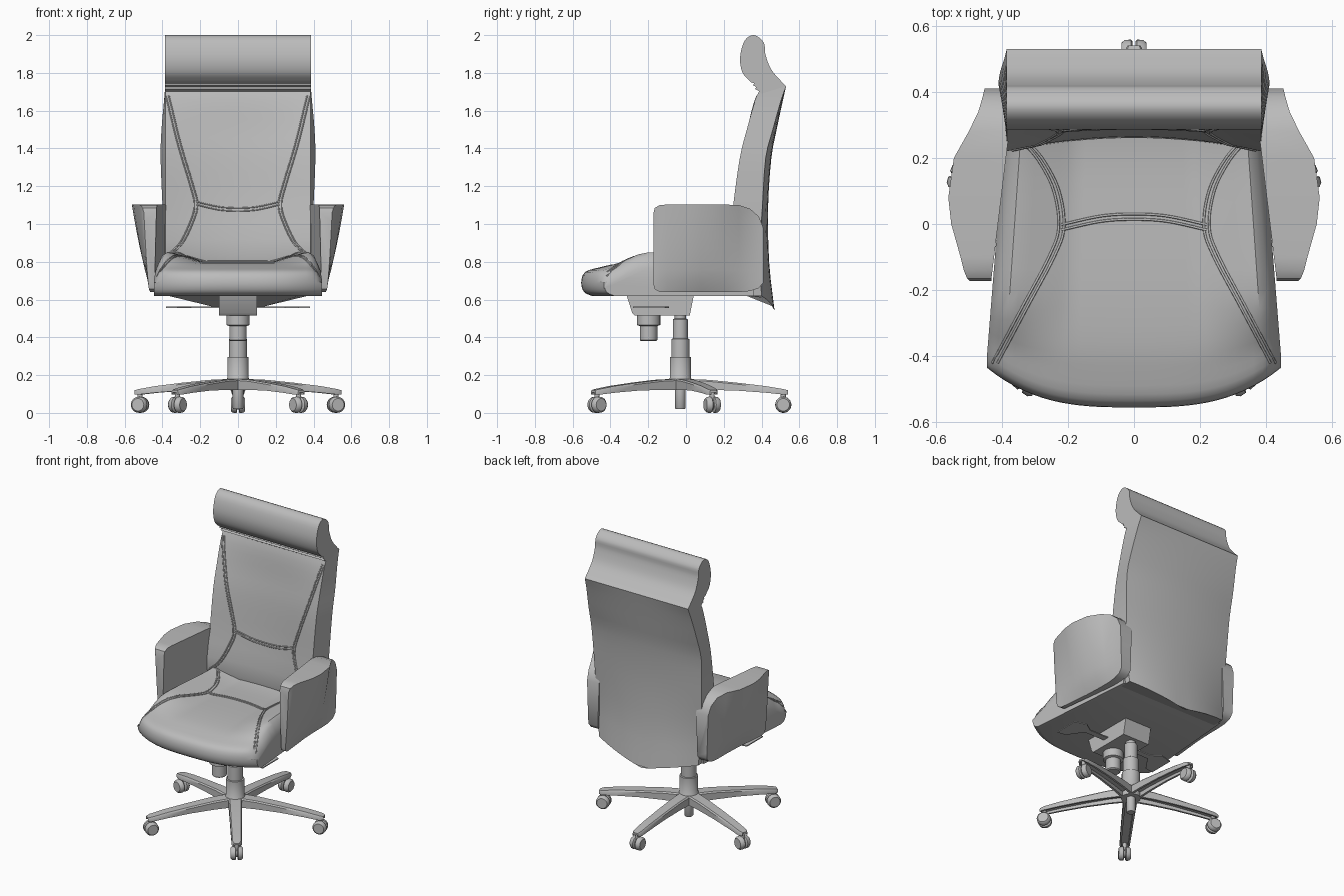
import bpy, math
from mathutils import Vector, Matrix
from mathutils.bvhtree import BVHTree

cube = bpy.data.objects.get("Cube")
if cube:
    bpy.data.objects.remove(cube, do_unlink=True)

grey = bpy.data.materials.new("mid grey")
grey.use_nodes = True
grey.diffuse_color = (0.5, 0.5, 0.5, 1)
grey.node_tree.nodes["Principled BSDF"].inputs["Base Color"].default_value = (0.5, 0.5, 0.5, 1)


def finish(obj, angle=40):
    obj.data.materials.append(grey)
    bpy.ops.object.select_all(action='DESELECT')
    obj.select_set(True)
    bpy.context.view_layer.objects.active = obj
    bpy.ops.object.shade_smooth_by_angle(angle=math.radians(angle))
    return obj


def loft(name, rings, matrix=Matrix(), angle=40):
    """Skin closed rings of equal length and cap both ends."""
    n = len(rings[0])
    verts = [matrix @ Vector(p) for ring in rings for p in ring]
    faces = [(r * n + k, r * n + (k + 1) % n, (r + 1) * n + (k + 1) % n, (r + 1) * n + k)
             for r in range(len(rings) - 1) for k in range(n)]
    last = (len(rings) - 1) * n
    faces += [tuple(reversed(range(n))), tuple(range(last, last + n))]
    mesh = bpy.data.meshes.new(name)
    mesh.from_pydata(verts, [], faces)
    obj = bpy.data.objects.new(name, mesh)
    bpy.context.collection.objects.link(obj)
    bpy.context.view_layer.objects.active = obj
    obj.select_set(True)
    bpy.ops.object.mode_set(mode='EDIT')
    bpy.ops.mesh.select_all(action='SELECT')
    bpy.ops.mesh.normals_make_consistent(inside=False)
    bpy.ops.object.mode_set(mode='OBJECT')
    return finish(obj, angle)


def prism(name, profile, half):
    """Extrude a (y, z) profile across x."""
    return loft(name, [[(x, y, z) for y, z in profile] for x in (-half, half)])


def turned(name, steps, matrix=Matrix(), sides=24):
    """Turn (radius, height) steps around the local z axis."""
    rings = [[(r * math.cos(a), r * math.sin(a), z)
              for a in (math.tau * k / sides for k in range(sides))] for r, z in steps]
    return loft(name, rings, matrix)


def spline(points, steps=6):
    """Catmull-Rom curve through the points."""
    p = [Vector(q) for q in points]
    p = [2 * p[0] - p[1]] + p + [2 * p[-1] - p[-2]]
    out = []
    for a, b, c, d in zip(p, p[1:], p[2:], p[3:]):
        for k in range(steps):
            t = k / steps
            out.append(0.5 * (2 * b + (c - a) * t + (2 * a - 5 * b + 4 * c - d) * t * t
                              + (3 * b - a - 3 * c + d) * t ** 3))
    return out + [p[-2]]


def clamp(v):
    return max(0.0, min(1.0, v))


# Seat cushion: side profile swept across the width, with raised side bolsters
seat_profile = spline([(-.50, .62), (-.54, .64), (-.555, .69), (-.535, .745), (-.46, .77), (-.36, .79),
                       (-.2, .80), (0, .80), (.2, .80), (.36, .82)], 3) + [Vector((.36, .62))]


def seat_ring(u):
    a, ring = abs(u), []
    for y, z in seat_profile:
        front = clamp((-.25 - y) / .25)
        rear = clamp((y + .42) / .2)
        y2 = y + .12 * a ** 3 * front
        if z > .7:
            z += .05 * rear * clamp((a - .45) / .4) - (.05 + .03 * rear) * clamp((a - .88) / .12) ** 2
        ring.append((u * (.445 - .08 * max(0, y2 + .4)), y2, z))
    return ring


seat = loft("seat_cushion", [seat_ring(-1 + k / 16) for k in range(33)])

# Backrest: hollow front, bowed rear shell, pointed lower edge
# z, rear half width, front edge y, rear y, rear bow, front hollow, drop at the middle
back_sections = [(.62, .37, .32, .47, .07, .0, .09), (.83, .39, .22, .44, .05, .04, .03),
                 (1.1, .40, .25, .435, .03, .045, 0), (1.35, .41, .285, .452, .03, .04, 0),
                 (1.5, .405, .322, .48, .02, .03, 0), (1.65, .392, .365, .512, .01, .01, 0),
                 (1.73, .385, .40, .53, 0, 0, 0)]
us = [-1 + k / 8 for k in range(17)]
back_rings = []
for s in spline(back_sections, 3):
    z, w, yf, yb, bow, hollow, drop = s
    ring = [(u * min(.385, w), yf + hollow * (1 - u * u), z) for u in us]
    ring += [(u * w, yb - bow * u * u, z - drop * (1 - abs(u))) for u in reversed(us)]
    back_rings.append(ring)
back = loft("backrest", back_rings)

# Headrest roll with small folds beneath it
head = spline([(.53, .73), (.50, .76), (.45, .82), (.42, .90), (.412, .96), (.36, 1.0), (.31, .97),
               (.286, .88), (.30, .80), (.345, .75)], 4)
folds = [(.36, .745), (.355, .735), (.372, .725), (.365, .715), (.385, .705), (.40, .69)]
prism("headrest", [(y, z + 1) for y, z in [*head, *folds]], .386)


# Stitched seams, laid on the upholstery by casting rays
def seam(name, target, points, ray):
    tree = BVHTree.FromPolygons([v.co for v in target.data.vertices],
                                [p.vertices[:] for p in target.data.polygons])
    hits = []
    for p, q in spline(points):
        start = Vector((p, q, 3)) if ray.z else Vector((p, -2, q))
        hit = tree.ray_cast(start, ray)[0]
        if hit:
            hits.append(hit)
    curve = bpy.data.curves.new(name, 'CURVE')
    curve.dimensions = '3D'
    curve.bevel_depth, curve.bevel_resolution = .004, 1
    line = curve.splines.new('POLY')
    line.points.add(len(hits) - 1)
    for pt, h in zip(line.points, hits):
        pt.co = (*h, 1)
    curve.materials.append(grey)
    bpy.context.collection.objects.link(bpy.data.objects.new(name, curve))


seat_side = [(.42, -.42), (.33, -.25), (.25, -.1), (.22, -.01), (.235, .1), (.28, .19), (.33, .25)]
back_side = [(.374, 1.68), (.31, 1.42), (.25, 1.22), (.222, 1.1), (.25, 1.0), (.30, .9), (.36, .84)]
seat_cross = [(-.22, -.01), (-.1, .016), (0, .022), (.1, .016), (.22, -.01)]
back_cross = [(-.22, 1.11), (-.1, 1.083), (0, 1.077), (.1, 1.083), (.22, 1.11)]
for label, target, side, cross, ray in (("seat", seat, seat_side, seat_cross, Vector((0, 0, -1))),
                                        ("back", back, back_side, back_cross, Vector((0, 1, 0)))):
    for off in (-.008, .008):
        seam(label + "_cross_seam", target, [(x, v + off) for x, v in cross], ray)
        for sign in (-1, 1):
            seam(label + "_side_seam", target, [(sign * (x + off), v) for x, v in side], ray)

# Armrests: panels bulging outwards at the top, with rounded corners
# y, outer x at the top, bottom z, top z
arm_sections = [(-.172, .50, .68, 1.06), (-.165, .506, .655, 1.085), (-.14, .515, .64, 1.10),
                (-.1, .525, .64, 1.103), (0, .553, .64, 1.103), (.08, .562, .64, 1.103),
                (.2, .545, .64, 1.103), (.28, .50, .64, 1.10), (.34, .472, .645, 1.08),
                (.385, .46, .66, 1.04), (.41, .455, .69, .98)]
for side, sign in (("left", 1), ("right", -1)):
    rings = []
    for y, top_x, lo, hi in arm_sections:
        inner = .432 - .07 * clamp((y + .17) / .58)
        low_x = .468 - .03 * clamp((y + .17) / .3)
        ring = [(sign * inner, y, hi), (sign * (inner + .01), y, lo)]
        for k in range(9):
            z = lo + (hi - lo) * k / 8
            ring.append((sign * (low_x + (top_x - low_x) * clamp((z - .64) / .46) ** .65), y, z))
        rings.append(ring)
    loft(side + "_armrest", rings)

# Tilt mechanism, tension knob and levers under the seat
prism("tilt_mechanism", [(-.32, .64), (-.285, .53), (-.27, .515), (.02, .515), (.045, .64)], .1)
turned("tension_knob", [(.04, .38), (.046, .386), (.046, .46), (.062, .465), (.062, .53)],
       Matrix.Translation((0, -.198, 0)))
lever = [(.08, -.17), (.08, -.13), (.24, -.13), (.30, -.09), (.38, -.11), (.38, -.28), (.32, -.27), (.25, -.17)]
for side, sign in (("left", 1), ("right", -1)):
    loft(side + "_lever", [[(sign * x, y, z) for x, y in lever] for z in (.556, .563)])

# Gas column
hub = Matrix.Translation((0, -.03, 0))
turned("gas_column", [(.024, .02), (.028, .025), (.028, .12), (.06, .12), (.06, .18), (.056, .185),
                      (.056, .295), (.048, .297), (.048, .39), (.04, .395), (.04, .495),
                      (.03, .5), (.03, .53)], hub)

# Five-star base: channel-shaped legs and barrel casters
# distance from hub, half width, bottom z, top z
leg_sections = [(.03, .042, .12, .18), (.15, .04, .122, .175), (.3, .037, .118, .16),
                (.45, .034, .107, .142), (.545, .031, .097, .126), (.57, .02, .098, .12)]
for n in range(5):
    arm = hub @ Matrix.Rotation(math.radians(90 + 72 * n), 4, 'Z')
    rings = []
    for r, w, lo, hi in leg_sections:
        i, mid = w * .65, (lo + hi) / 2
        half = [(w * .8, hi), (w, hi - .008), (w, lo), (i, lo), (i, mid)]
        rings.append([(r, a, b) for a, b in half] + [(r, -a, b) for a, b in reversed(half)])
    loft("base_leg_%d" % (n + 1), rings, arm)
    foot = arm @ Matrix.Translation((.545, 0, .043))
    turned("caster_stem_%d" % (n + 1), [(.014, 0), (.014, .07)], foot, 12)
    axle = foot @ Matrix.Rotation(math.pi / 2, 4, 'X')
    for sign in (-1, 1):
        turned("caster_wheel_%d" % (n + 1),
               [(.038, sign * .005), (.043, sign * .009), (.042, sign * .028), (.033, sign * .038)], axle)
    turned("caster_axle_%d" % (n + 1), [(.025, -.03), (.025, .03)], axle, 16)
